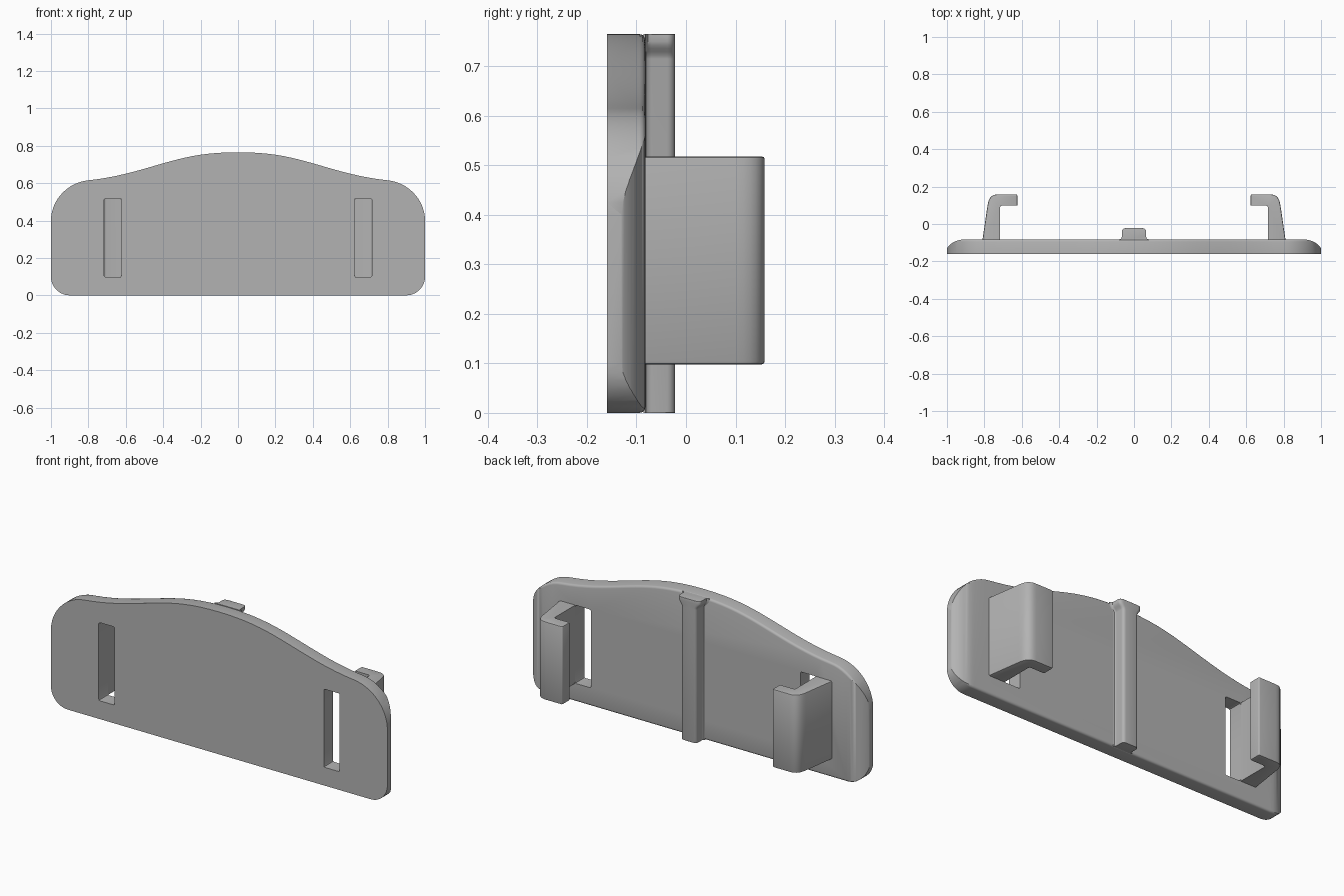
import bpy, bmesh
from mathutils import Vector, Matrix
from mathutils.geometry import interpolate_bezier

if "Cube" in bpy.data.objects:
    bpy.data.objects.remove(bpy.data.objects["Cube"])

grey = bpy.data.materials.new("plain grey")
grey.use_nodes = True
grey.diffuse_color = (0.45, 0.45, 0.45, 1)
grey.node_tree.nodes["Principled BSDF"].inputs["Base Color"].default_value = (0.45, 0.45, 0.45, 1)

FRONT, BACK = -0.16, -0.082
HOOK_LOW, HOOK_HIGH = 0.098, 0.518


def curve(a, b, c, d, n=10):
    pts = interpolate_bezier(*[Vector((*p, 0)) for p in (a, b, c, d)], n)
    return [(p.x, p.y) for p in pts[1:]]


def mirrored(half):
    """Close a right-hand outline with its reflection across x = 0."""
    return half + [(-x, y) for x, y in reversed(half) if abs(x) > 1e-5]


def prism(name, outline, axis, low, high, bevel=0, pick=None, segments=3):
    """Extrude an (x, z) outline along y or an (x, y) outline along z."""
    bm = bmesh.new()
    place = (lambda u, v, t: (u, t, v)) if axis == 'y' else (lambda u, v, t: (u, v, t))
    face = bm.faces.new([bm.verts.new(place(u, v, low)) for u, v in outline])
    ext = bmesh.ops.extrude_face_region(bm, geom=[face])['geom']
    shift = Vector(place(0, 0, high - low))
    for v in ext:
        if isinstance(v, bmesh.types.BMVert):
            v.co += shift
    bmesh.ops.recalc_face_normals(bm, faces=bm.faces)
    if bevel:
        edges = [e for e in bm.edges if pick(e.verts[0].co, e.verts[1].co)]
        bmesh.ops.bevel(bm, geom=edges, offset=bevel, segments=segments,
                        profile=0.5, affect='EDGES', clamp_overlap=True)
    mesh = bpy.data.meshes.new(name)
    bm.to_mesh(mesh)
    bm.free()
    mesh.materials.append(grey)
    obj = bpy.data.objects.new(name, mesh)
    bpy.context.collection.objects.link(obj)
    return obj


def boolean(obj, cutter, operation):
    mod = obj.modifiers.new(operation.lower(), 'BOOLEAN')
    mod.operation, mod.object, mod.solver = operation, cutter, 'EXACT'
    bpy.context.view_layer.objects.active = obj
    bpy.ops.object.modifier_apply(modifier=mod.name)
    bpy.data.objects.remove(cutter)


def smooth(obj):
    bpy.ops.object.select_all(action='DESELECT')
    obj.select_set(True)
    bpy.context.view_layer.objects.active = obj
    bpy.ops.object.shade_smooth_by_angle(angle=0.6)


# Plate with a crowned top and a softened back rim
half = [(0, 0.765)]
half += curve((0, 0.765), (0.18, 0.765), (0.28, 0.74), (0.4, 0.706))
half += curve((0.4, 0.706), (0.52, 0.672), (0.64, 0.632), (0.8, 0.615))
half += curve((0.8, 0.615), (0.91, 0.605), (1, 0.51), (1, 0.4), 14)
half += [(1, 0.1)] + curve((1, 0.1), (1, 0.045), (0.955, 0), (0.9, 0))
plate = prism("plate", mirrored(half), 'y', FRONT, BACK, 0.012,
              lambda a, b: min(a.y, b.y) > BACK - 0.001)

# Wide rounding of the plate's side ends
ends = [(1.01, FRONT - 0.02), (1.01, -0.14), (1, -0.13)]
ends += curve((1, -0.13), (0.985, -0.105), (0.95, BACK), (0.9, BACK), 12)
ends += [(0.89, BACK + 0.02)]
boolean(plate, prism("side_rounding", mirrored(ends), 'z', -0.1, 0.9), 'INTERSECT')

# Slots under the hooks
for side in (-1, 1):
    box = [(side * x, z) for x, z in ((0.622, HOOK_LOW), (0.716, HOOK_LOW),
                                      (0.716, HOOK_HIGH), (0.622, HOOK_HIGH))]
    slot = prism("slot_cutter", box, 'y', -0.25, 0, 0.008,
                 lambda a, b: abs(a.y - b.y) > 0.1, 2)
    boolean(plate, slot, 'DIFFERENCE')
smooth(plate)

# Hooks with rounded outer corners
hook = [(0.716, BACK - 0.002), (0.81, BACK - 0.002), (0.783, 0.1)]
hook += curve((0.783, 0.1), (0.777, 0.142), (0.76, 0.159), (0.725, 0.159), 8)
hook += [(0.632, 0.159)] + curve((0.632, 0.159), (0.627, 0.159), (0.624, 0.156), (0.624, 0.151), 4)
hook += [(0.624, 0.098), (0.706, 0.098)]
hook += curve((0.706, 0.098), (0.712, 0.098), (0.716, 0.094), (0.716, 0.088), 4)
for side, name in ((1, "left_hook"), (-1, "right_hook")):
    obj = prism(name, [(side * x, y) for x, y in hook], 'z', HOOK_LOW, HOOK_HIGH, 0.006,
                lambda a, b: abs(a.z - b.z) < 0.01 and max(a.y, b.y) > 0.1, 2)
    smooth(obj)

# Centre rib, rounded at both ends and flared at the top
RIB = -0.022
rib_half = [(0, RIB), (0.03, RIB)] + curve((0.03, RIB), (0.039, RIB), (0.046, -0.029), (0.046, -0.038), 5)
rib_half += [(0.046, -0.07)] + curve((0.046, -0.07), (0.046, -0.078), (0.05, BACK), (0.056, BACK), 4)
rib_half += [(0.056, BACK - 0.004)]
rib = prism("centre_rib", mirrored(rib_half), 'z', 0, 0.765, 0.012,
            lambda a, b: abs(a.z - b.z) < 0.01 and min(a.y, b.y) > -0.075)
bm = bmesh.new()
bm.from_mesh(rib.data)
for height in (0.715, 0.722, 0.729, 0.736, 0.743, 0.75):
    bmesh.ops.bisect_plane(bm, geom=bm.verts[:] + bm.edges[:] + bm.faces[:],
                           plane_co=(0, 0, height), plane_no=(0, 0, 1))
for v in bm.verts:
    t = min(max((v.co.z - 0.715) / 0.035, 0), 1)
    v.co.x *= 1 + 0.42 * t * t * (3 - 2 * t)
bm.to_mesh(rib.data)
bm.free()
smooth(rib)
